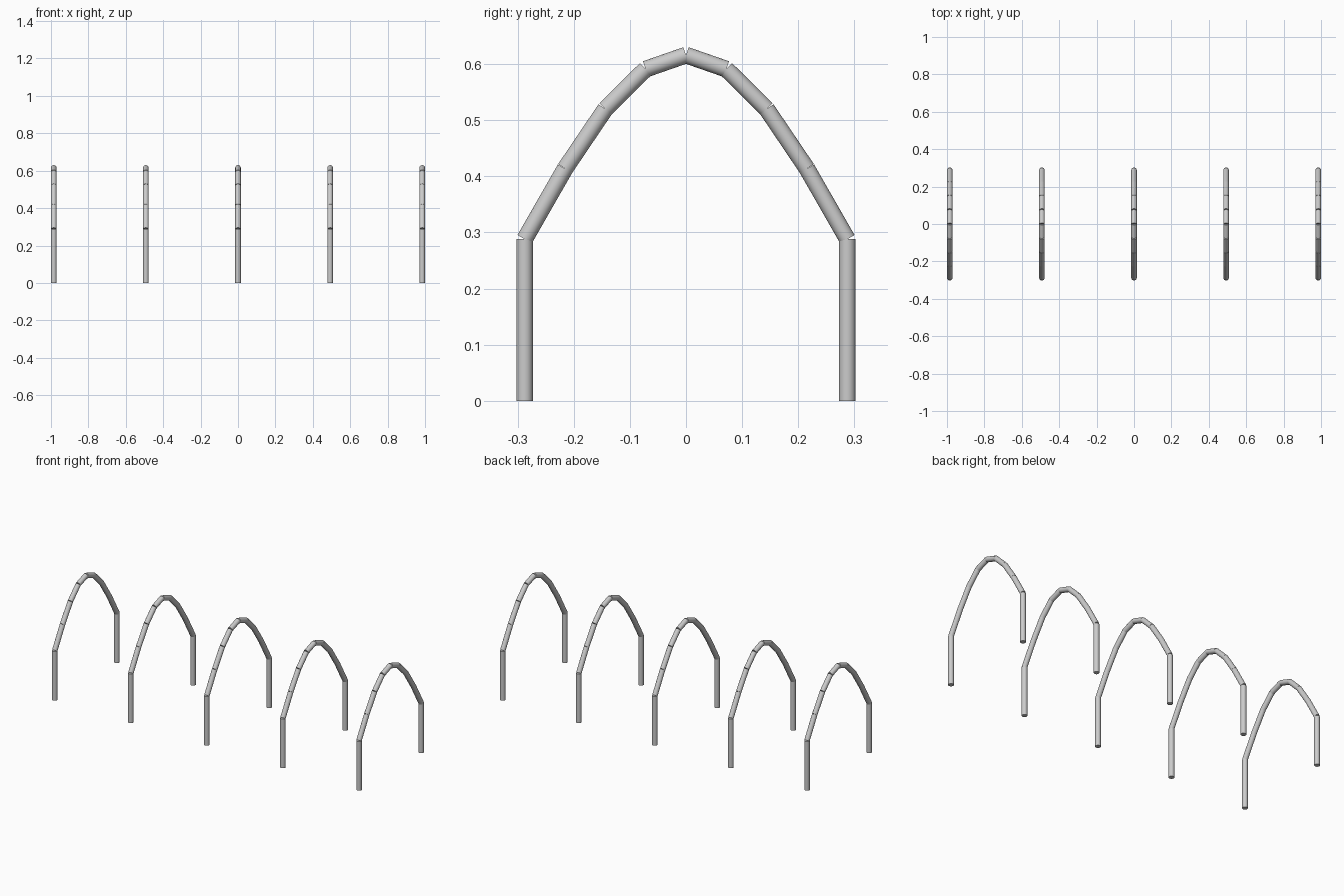
import bpy, math
from mathutils import Vector

if "Cube" in bpy.data.objects:
    bpy.data.objects.remove(bpy.data.objects["Cube"])

R = 0.0148          # tube radius
HALF = 0.2875       # half width of a hoop
POST = 0.288        # post height
RISE = 0.328        # height of the arch above the posts
STEPS = 8           # straight pieces per arch


def tube(name, a, b):
    """Capped cylinder running from a to b."""
    a, b = Vector(a), Vector(b)
    d = b - a
    bpy.ops.mesh.primitive_cylinder_add(vertices=16, radius=R, depth=d.length,
                                        location=(a + b) / 2)
    ob = bpy.context.object
    ob.name = name
    ob.rotation_euler = d.to_track_quat('Z', 'X').to_euler()
    bpy.ops.object.shade_smooth_by_angle(angle=math.radians(40))


for i in range(5):
    x = (i - 2) * (1 - R) / 2

    # Upright posts
    for side, s in (("front", -1), ("back", 1)):
        tube(f"{side}_post_{i + 1}", (x, s * HALF, 0), (x, s * HALF, POST))

    # Arch of straight tube pieces following a half sine wave
    pts = [(x, HALF * (2 * k / STEPS - 1), POST + RISE * math.sin(math.pi * k / STEPS))
           for k in range(STEPS + 1)]
    for k in range(STEPS):
        tube(f"arch_piece_{i + 1}_{k + 1}", pts[k], pts[k + 1])
